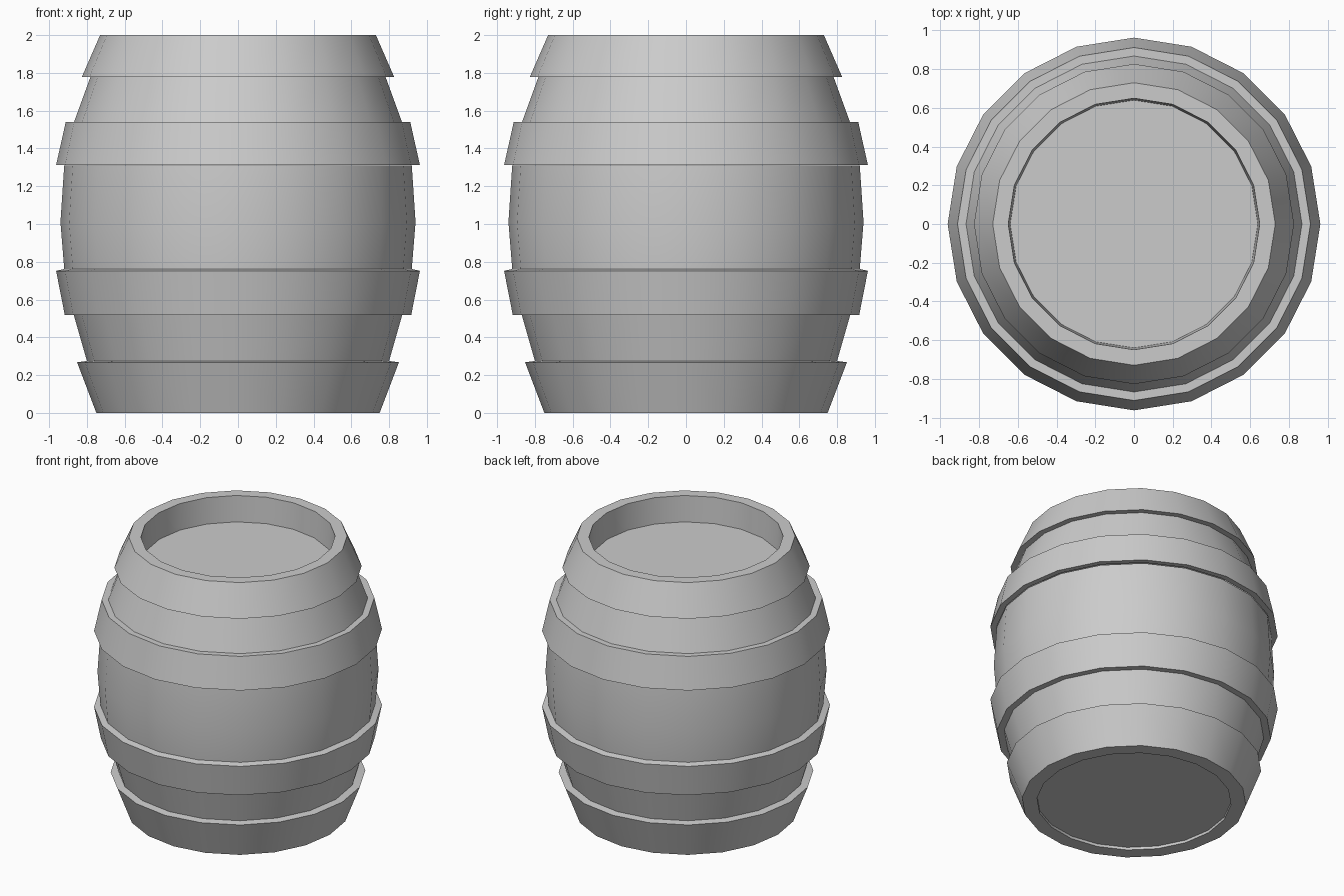
import bpy, bmesh, math

if "Cube" in bpy.data.objects:
    bpy.data.objects.remove(bpy.data.objects["Cube"])

SIDES = 20


def lathe(name, profile, cap_end=False):
    """Revolve an (r, z) profile round z; optionally close the last ring with a disc."""
    bm = bmesh.new()
    rings = []
    for r, z in profile:
        rings.append([bm.verts.new((r * math.cos(2 * math.pi * i / SIDES),
                                    r * math.sin(2 * math.pi * i / SIDES), z))
                      for i in range(SIDES)])
    for a, b in zip(rings, rings[1:]):
        for i in range(SIDES):
            j = (i + 1) % SIDES
            bm.faces.new((a[i], a[j], b[j], b[i]))
    if cap_end:
        bm.faces.new(rings[-1])
    mesh = bpy.data.meshes.new(name)
    bm.to_mesh(mesh)
    bm.free()
    ob = bpy.data.objects.new(name, mesh)
    bpy.context.collection.objects.link(ob)
    bpy.ops.object.select_all(action='DESELECT')
    ob.select_set(True)
    bpy.context.view_layer.objects.active = ob
    bpy.ops.object.shade_smooth_by_angle(angle=math.radians(60))
    return ob


# Exposed staves between the hoops
lathe("lower_staves", [(0.80, 0.275), (0.87, 0.52)])
lathe("middle_staves", [(0.92, 0.762), (0.94, 1.01), (0.92, 1.31)])
lathe("upper_staves", [(0.868, 1.54), (0.78, 1.782)])

# Middle hoops, each with a ledge above and below
lathe("lower_hoop", [(0.87, 0.52), (0.917, 0.518), (0.963, 0.752), (0.92, 0.762)])
lathe("upper_hoop", [(0.92, 1.315), (0.963, 1.312), (0.912, 1.54), (0.868, 1.54)])

# Top end: hoop, rim and recessed lid
lathe("top_hoop_and_lid", [(0.78, 1.782), (0.827, 1.778), (0.73, 2.0),
                           (0.65, 2.0), (0.64, 1.81)], cap_end=True)

# Bottom end: hoop, rim and slightly recessed base (profile runs downwards)
base = lathe("bottom_hoop_and_base", [(0.80, 0.275), (0.852, 0.268), (0.75, 0.0),
                                      (0.65, 0.0), (0.65, 0.02)], cap_end=True)
base.data.flip_normals()
